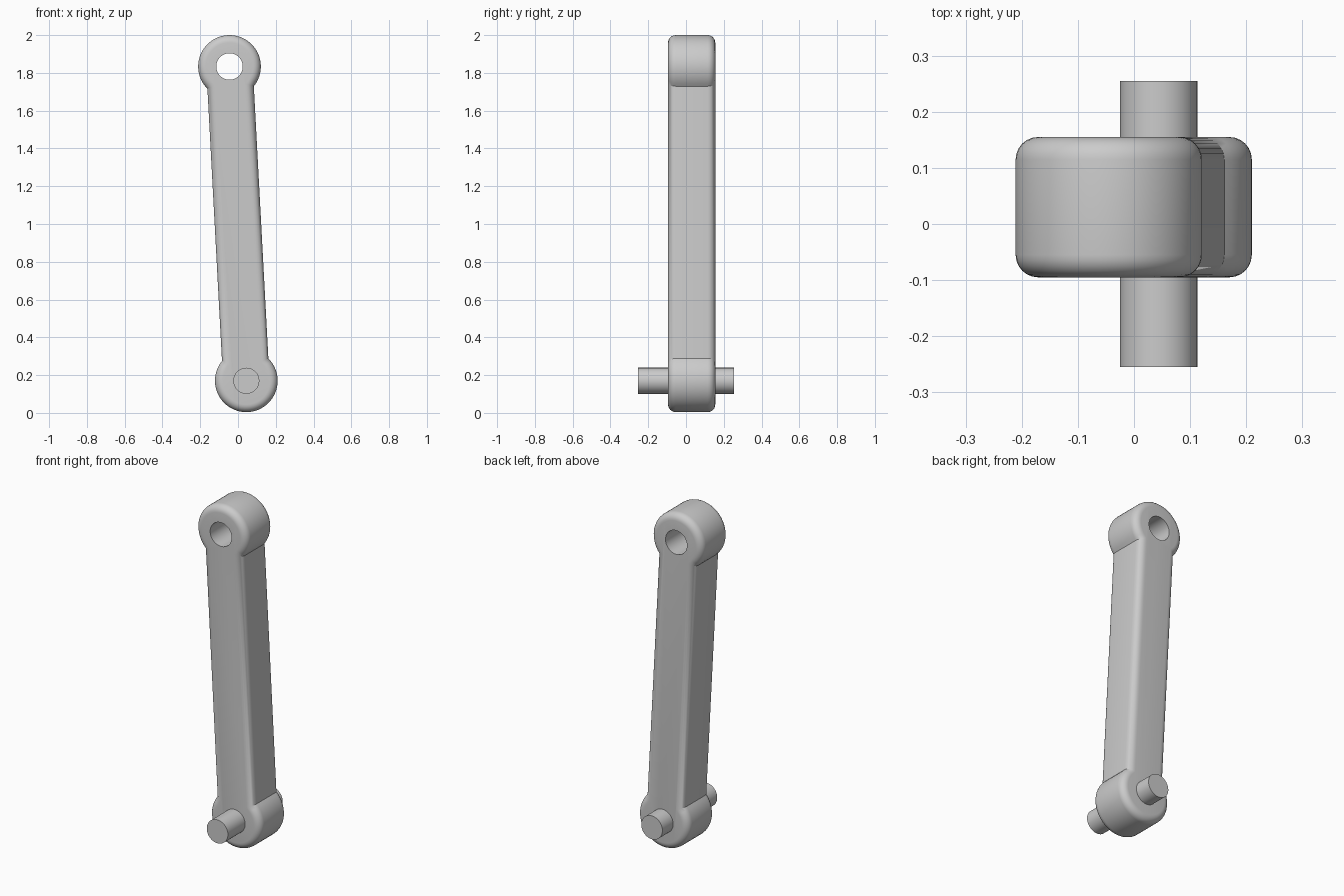
import bpy, bmesh
from math import sin, cos, asin, pi
from mathutils import Vector, Matrix

cube = bpy.data.objects.get("Cube")
if cube:
    bpy.data.objects.remove(cube)

grey = bpy.data.materials.new("plain grey")
grey.use_nodes = True
COLOUR = (0.6, 0.6, 0.6, 1)
grey.diffuse_color = COLOUR
grey.node_tree.nodes["Principled BSDF"].inputs["Base Color"].default_value = COLOUR

TOP = Vector((-0.045, 0, 1.834))      # hole centre
BOTTOM = Vector((0.044, 0, 0.17))     # pin centre
FRONT, BACK = -0.095, 0.155
EYE_R, ARM_HALF, ROUND = 0.166, 0.123, 0.04


def make_object(name, bm):
    mesh = bpy.data.meshes.new(name)
    bmesh.ops.recalc_face_normals(bm, faces=bm.faces)
    bm.to_mesh(mesh)
    bm.free()
    mesh.materials.append(grey)
    obj = bpy.data.objects.new(name, mesh)
    bpy.context.collection.objects.link(obj)
    return obj


def smooth(obj):
    bpy.ops.object.select_all(action='DESELECT')
    obj.select_set(True)
    bpy.context.view_layer.objects.active = obj
    bpy.ops.object.shade_smooth_by_angle(angle=pi / 6)


def cylinder(name, centre, radius, y0, y1):
    bm = bmesh.new()
    place = Matrix.Translation((centre.x, (y0 + y1) / 2, centre.z)) @ Matrix.Rotation(pi / 2, 4, 'X')
    bmesh.ops.create_cone(bm, cap_ends=True, segments=48, radius1=radius,
                          radius2=radius, depth=y1 - y0, matrix=place)
    return make_object(name, bm)


# Link outline: two round eyes joined by a straight arm
axis = (TOP - BOTTOM).normalized()
side = Vector((axis.z, 0, -axis.x))
neck = asin(ARM_HALF / EYE_R)
sweep = 2 * (pi - neck)
STEPS = 40
outline = []
for centre, direction in ((TOP, 1), (BOTTOM, -1)):
    for i in range(STEPS + 1):
        a = -sweep / 2 + sweep * i / STEPS
        outline.append(centre + EYE_R * direction * (axis * cos(a) + side * sin(a)))

# Extrude the outline and round the front and back rims
bm = bmesh.new()
face = bm.faces.new([bm.verts.new((p.x, FRONT, p.z)) for p in outline])
extruded = bmesh.ops.extrude_face_region(bm, geom=[face], use_keep_orig=True)["geom"]
bmesh.ops.translate(bm, vec=(0, BACK - FRONT, 0),
                    verts=[v for v in extruded if isinstance(v, bmesh.types.BMVert)])
bmesh.ops.recalc_face_normals(bm, faces=bm.faces)
rims = [e for e in bm.edges if abs(e.verts[0].co.y - e.verts[1].co.y) < 1e-5]
bmesh.ops.bevel(bm, geom=rims, offset=ROUND, segments=6, profile=0.5, affect='EDGES')
link = make_object("connecting_link", bm)

# Bore through the upper eye
cutter = cylinder("bore_cutter", TOP, 0.07, -0.4, 0.4)
mod = link.modifiers.new("bore", 'BOOLEAN')
mod.object = cutter
mod.operation = 'DIFFERENCE'
mod.solver = 'EXACT'
bpy.context.view_layer.objects.active = link
bpy.ops.object.modifier_apply(modifier=mod.name)
bpy.data.objects.remove(cutter)
smooth(link)

# Pin through the lower eye
pin = cylinder("pivot_pin", BOTTOM, 0.069, -0.255, 0.255)
smooth(pin)
